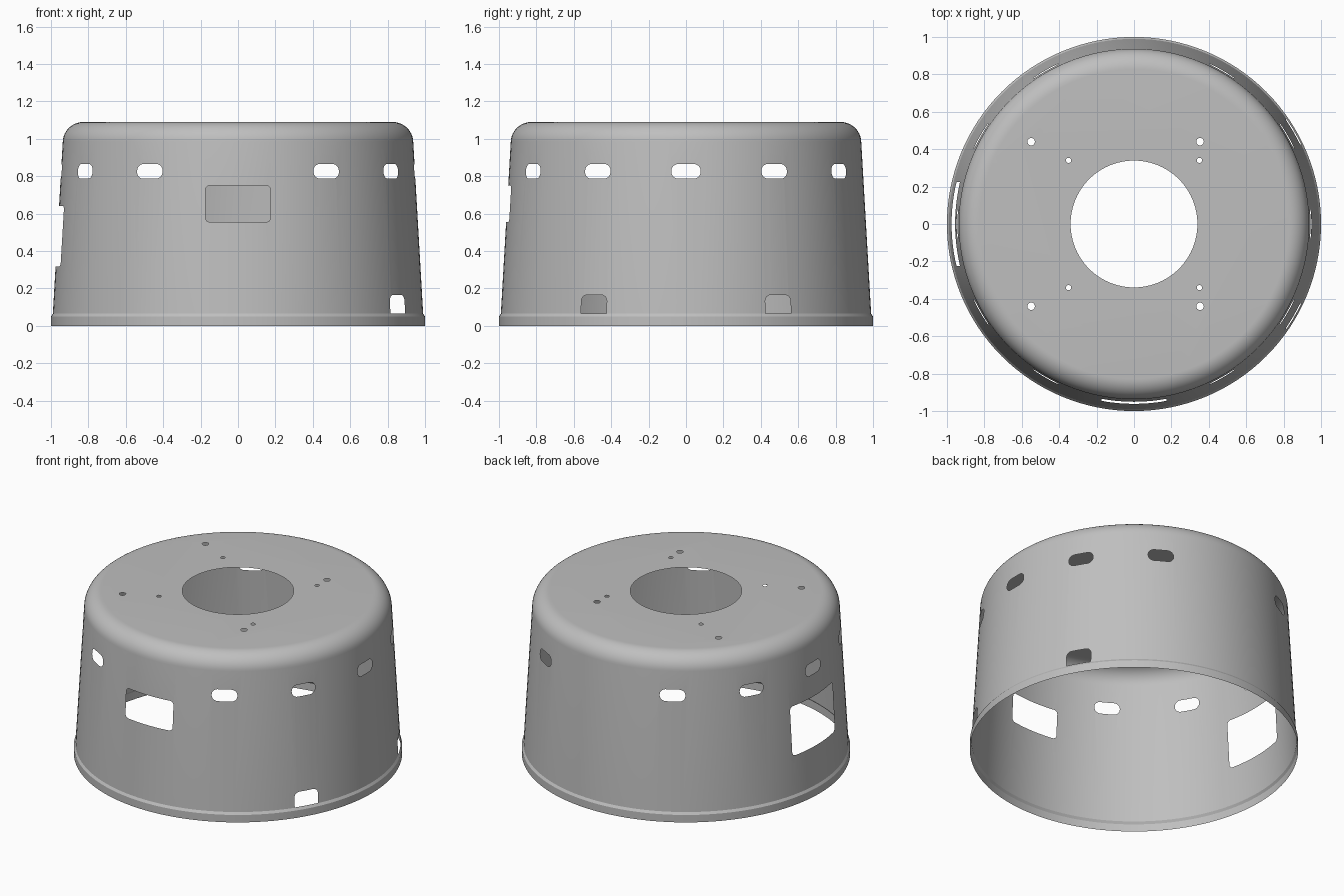
import bpy, bmesh, math
from mathutils import Matrix, Vector

cube = bpy.data.objects.get("Cube")
if cube:
    bpy.data.objects.remove(cube, do_unlink=True)


def material(name, value):
    mat = bpy.data.materials.new(name)
    mat.use_nodes = True
    mat.diffuse_color = (value, value, value, 1)
    mat.node_tree.nodes["Principled BSDF"].inputs["Base Color"].default_value = mat.diffuse_color
    return mat


grey = material("sheet grey", 0.52)
cut_marker = material("cut marker", 0.52)


def mesh_object(name, bm, mats):
    bmesh.ops.recalc_face_normals(bm, faces=bm.faces)
    mesh = bpy.data.meshes.new(name)
    bm.to_mesh(mesh)
    bm.free()
    for m in mats:
        mesh.materials.append(m)
    obj = bpy.data.objects.new(name, mesh)
    bpy.context.collection.objects.link(obj)
    return obj


def extrude_outline(bm, points, direction):
    """Closed prism from an outline."""
    near = [bm.verts.new(p) for p in points]
    far = [bm.verts.new(p + direction) for p in points]
    bm.faces.new(near)
    bm.faces.new(far[::-1])
    n = len(near)
    for i in range(n):
        j = (i + 1) % n
        bm.faces.new((near[j], near[i], far[i], far[j]))


def wall_cut(bm, angle, width, bottom, top, radius, square_base=False):
    """Rounded rectangle punched radially through the wall."""
    rot = Matrix.Rotation(math.radians(angle), 3, 'Z')
    points = []
    for k, (sy, sz) in enumerate(((1, 1), (-1, 1), (-1, -1), (1, -1))):
        r = 0 if square_base and sz < 0 else radius
        y = sy * (width / 2 - r)
        z = top - r if sz > 0 else bottom + r
        for s in range(9 if r else 1):
            a = math.pi / 2 * (k + s / 8)
            points.append(rot @ Vector((0.8, y + r * math.cos(a), z + r * math.sin(a))))
    extrude_outline(bm, points, rot @ Vector((0.4, 0, 0)))


def top_cut(bm, x, y, radius, sides):
    """Round hole punched down through the top."""
    ring = [2 * math.pi * i / sides for i in range(sides)]
    points = [Vector((x + radius * math.cos(a), y + radius * math.sin(a), 1.03)) for a in ring]
    extrude_outline(bm, points, Vector((0, 0, 0.2)))


# Shell profile: base band, ledge, tapered wall, rounded shoulder, top
profile = [(0, 0), (1, 0), (1, 0.05), (0.99, 0.065)]
for i in range(13):
    a = math.radians(3 + 87 * i / 12)
    profile.append((0.827 + 0.11 * math.cos(a), 0.98 + 0.11 * math.sin(a)))
profile.append((0, 1.09))

bm = bmesh.new()
verts = [bm.verts.new((r, 0, z)) for r, z in profile]
edges = [bm.edges.new(pair) for pair in zip(verts, verts[1:])]
bmesh.ops.spin(bm, geom=verts + edges, cent=(0, 0, 0), axis=(0, 0, 1),
               angle=2 * math.pi, steps=128, use_merge=True)
bmesh.ops.remove_doubles(bm, verts=bm.verts, dist=1e-5)
bmesh.ops.dissolve_limit(bm, angle_limit=0.001, verts=[v for v in bm.verts if v.co.xy.length < 0.01],
                         edges=[e for e in bm.edges if min(v.co.xy.length for v in e.verts) < 0.01])
for f in bm.faces:
    f.material_index = int(f.calc_center_median().z < 0.001)
shell = mesh_object("drum_shell", bm, [grey, cut_marker])

# All openings in one cutter
bm = bmesh.new()
for angle in range(0, 360, 30):
    if angle not in (90, 270):
        wall_cut(bm, angle, 0.157, 0.787, 0.865, 0.037)
for angle in (-30, 30):
    wall_cut(bm, angle, 0.157, 0.067, 0.165, 0.033, True)
wall_cut(bm, 270, 0.35, 0.555, 0.75, 0.025)
wall_cut(bm, 180, 0.45, 0.318, 0.642, 0.025)
top_cut(bm, 0, 0, 0.339, 96)
for side in (-1, 1):
    for x in (-0.35, 0.35):
        top_cut(bm, x, 0.34 * side, 0.014, 20)
    for x in (-0.55, 0.353):
        top_cut(bm, x, 0.44 * side, 0.02, 24)
cutter = mesh_object("opening_cutter", bm, [cut_marker])
cutter.hide_render = True

mod = shell.modifiers.new("openings", 'BOOLEAN')
mod.operation = 'DIFFERENCE'
mod.solver = 'EXACT'
mod.material_mode = 'TRANSFER'
mod.object = cutter
bpy.context.view_layer.objects.active = shell
shell.select_set(True)
bpy.ops.object.modifier_apply(modifier=mod.name)
bpy.data.objects.remove(cutter, do_unlink=True)

# Drop the pocket faces and the base disc, leaving thin sheet metal
bm = bmesh.new()
bm.from_mesh(shell.data)
marked = [f for f in bm.faces if shell.data.materials[f.material_index] == cut_marker]
bmesh.ops.delete(bm, geom=marked, context='FACES')
for f in bm.faces:
    f.material_index = 0
bm.to_mesh(shell.data)
bm.free()
shell.data.materials.clear()
shell.data.materials.append(grey)
bpy.data.materials.remove(cut_marker)
bpy.ops.object.shade_smooth_by_angle(angle=math.radians(30))
